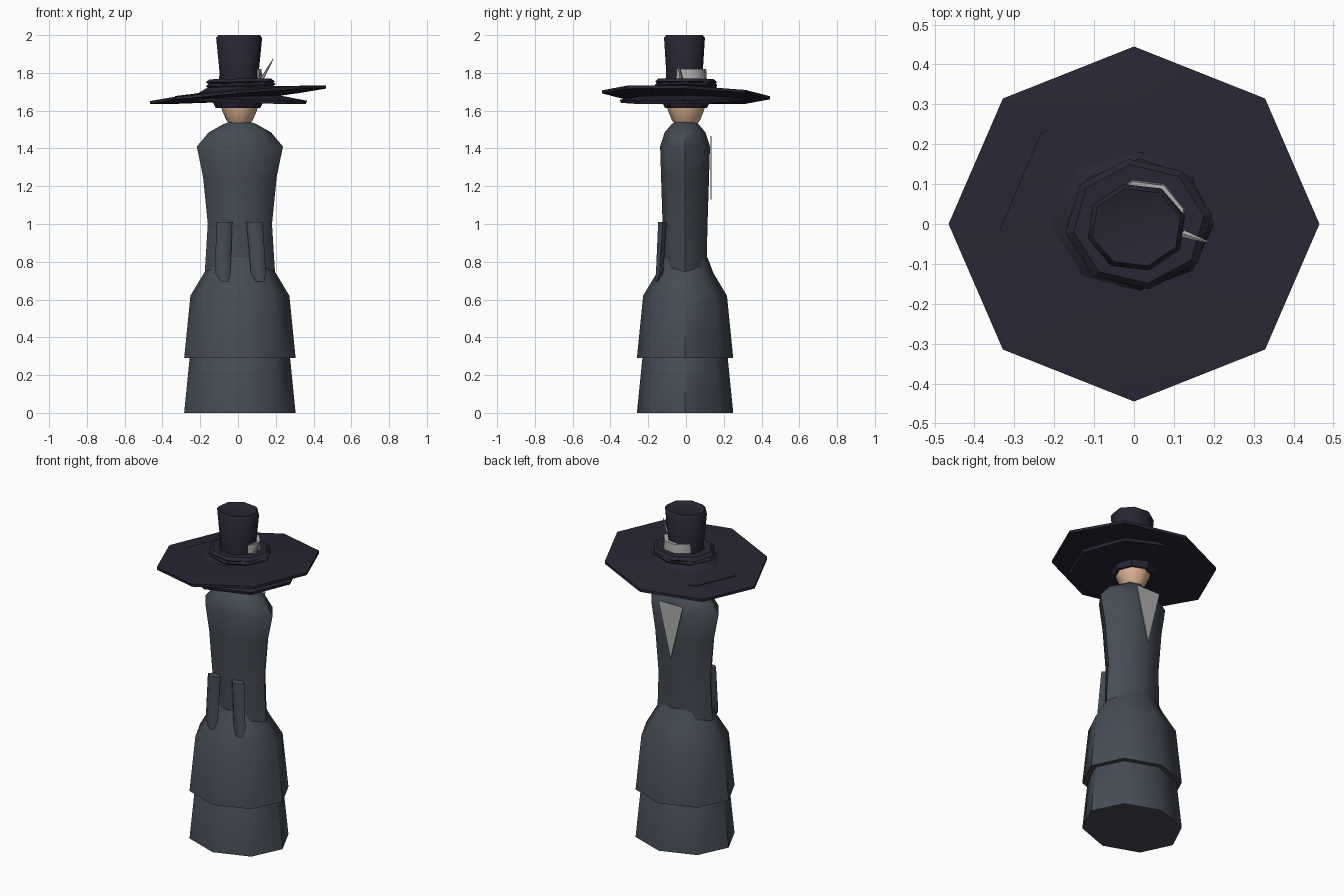
import bpy, bmesh, math
from mathutils import Matrix, Vector

if "Cube" in bpy.data.objects:
    bpy.data.objects.remove(bpy.data.objects["Cube"])


def material(name, r, g, b):
    m = bpy.data.materials.new(name)
    m.use_nodes = True
    m.diffuse_color = (r, g, b, 1)
    m.node_tree.nodes["Principled BSDF"].inputs["Base Color"].default_value = (r, g, b, 1)
    return m


CLOTH = material("slate cloth", 0.060, 0.072, 0.09)
FELT = material("dark felt", 0.021, 0.019, 0.034)
SKIN = material("skin", 0.72, 0.44, 0.28)
RIBBON = material("grey ribbon", 0.42, 0.42, 0.42)


def finish(name, bm, mat, angle):
    bmesh.ops.recalc_face_normals(bm, faces=bm.faces[:])
    mesh = bpy.data.meshes.new(name)
    bm.to_mesh(mesh)
    bm.free()
    mesh.materials.append(mat)
    obj = bpy.data.objects.new(name, mesh)
    bpy.context.collection.objects.link(obj)
    bpy.ops.object.select_all(action='DESELECT')
    obj.select_set(True)
    bpy.context.view_layer.objects.active = obj
    bpy.ops.object.shade_smooth_by_angle(angle=math.radians(angle))
    return obj


def loft(name, rings, mat, centre=(0, 0), slope=(0, 0), sides=8, angle=50, turn=0):
    """Closed stack of rings (z, x radius, y radius); slope tilts it by shearing z."""
    bm = bmesh.new()
    loops = []
    for z, rx, ry in rings:
        loop = []
        for i in range(sides):
            a = math.tau * i / sides + math.radians(turn)
            x, y = rx * math.cos(a), ry * math.sin(a)
            loop.append(bm.verts.new((centre[0] + x, centre[1] + y,
                                      z + slope[0] * x + slope[1] * y)))
        loops.append(loop)
    for low, high in zip(loops, loops[1:]):
        for i in range(sides):
            j = (i + 1) % sides
            bm.faces.new((low[i], low[j], high[j], high[i]))
    bm.faces.new(loops[0][::-1])
    bm.faces.new(loops[-1])
    return finish(name, bm, mat, angle)


MID = (0.01, -0.005)

# Two identical skirt tiers
for name, base in (("lower_skirt", 0.0), ("upper_skirt", 0.29)):
    loft(name, [(base, 0.295, 0.255), (base + 0.33, 0.262, 0.222),
                (base + 0.45, 0.19, 0.15), (base + 0.53, 0.14, 0.12)], CLOTH, MID)

# Coat body with rounded shoulders
loft("torso", [(0.74, 0.186, 0.113), (1.0, 0.17, 0.119), (1.25, 0.195, 0.127),
               (1.41, 0.228, 0.132), (1.485, 0.165, 0.108), (1.53, 0.085, 0.07),
               (1.545, 0.04, 0.035)], CLOTH, MID)

# Hanging sleeves on the front
for name, top, low in (("right_sleeve", -0.073, -0.08), ("left_sleeve", 0.088, 0.108)):
    bm = bmesh.new()
    loops = []
    for z, x, y, rx, ry in ((1.01, top, -0.125, 0.043, 0.026),
                            (0.74, low, -0.14, 0.04, 0.022),
                            (0.695, low + 0.01, -0.157, 0.022, 0.008)):
        loops.append([bm.verts.new((x + rx * math.cos(a), y + ry * math.sin(a), z))
                      for a in (math.tau * i / 6 for i in range(6))])
    for a, b in zip(loops, loops[1:]):
        for i in range(6):
            bm.faces.new((a[i], a[i - 1], b[i - 1], b[i]))
    bm.faces.new(loops[0])
    bm.faces.new(loops[-1])
    finish(name, bm, CLOTH, 65)

# Pointed collar plate on the back
bm = bmesh.new()
outline = ((-0.072, 1.465), (0.092, 1.465), (0.01, 1.13))
front = bm.faces.new([bm.verts.new((x, 0.129, z)) for x, z in outline])
solid = bmesh.ops.extrude_face_region(bm, geom=[front])
bmesh.ops.translate(bm, vec=(0, 0.006, 0),
                    verts=[v for v in solid["geom"] if isinstance(v, bmesh.types.BMVert)])
finish("back_collar", bm, RIBBON, 30)

# Head, mostly hidden under the hat
loft("head", [(1.53, 0.055, 0.06), (1.55, 0.07, 0.075), (1.60, 0.092, 0.095),
              (1.64, 0.1, 0.104), (1.7, 0.08, 0.08)], SKIN, (0.008, 0))

# Hat: inner ring, two brims, stacked rings and a flared crown
loft("hat_inner_ring", [(1.615, 0.118, 0.112), (1.65, 0.135, 0.13)], FELT, (0, 0), angle=30)
loft("under_brim", [(1.648, 0.345, 0.335), (1.665, 0.35, 0.34), (1.69, 0.19, 0.18)],
     FELT, (0.015, -0.01), slope=(-0.035, 0.02), angle=30)
loft("wide_brim", [(1.66, 0.2, 0.19), (1.676, 0.465, 0.445), (1.692, 0.465, 0.445),
                   (1.712, 0.2, 0.19)], FELT, (0, 0), slope=(0.088, -0.035), angle=30)
loft("brim_cone", [(1.69, 0.23, 0.2), (1.738, 0.15, 0.145)], FELT, (0.015, 0), angle=30)
loft("lower_hat_ring", [(1.725, 0.17, 0.16), (1.735, 0.185, 0.165), (1.748, 0.17, 0.155)],
     FELT, (0.015, 0), slope=(0.03, 0), angle=30)
loft("upper_hat_ring", [(1.742, 0.165, 0.155), (1.752, 0.185, 0.165), (1.768, 0.165, 0.15)],
     FELT, (0.012, 0), slope=(0.015, -0.01), angle=30, turn=8)
loft("crown", [(1.72, 0.115, 0.108), (1.8, 0.107, 0.1), (1.985, 0.126, 0.112),
               (2.0, 0.114, 0.1), (1.99, 0.075, 0.07)], FELT, (0.006, -0.008), turn=15)

# Ribbon around the crown, showing at the side and back
loft("hat_ribbon", [(1.762, 0.108, 0.102), (1.82, 0.104, 0.098)], RIBBON,
     (0.024, 0.012), turn=15)

# Thin quill tucked into the ribbon
start, tip = Vector((0.125, -0.025, 1.765)), Vector((0.187, -0.046, 1.875))
bm = bmesh.new()
bmesh.ops.create_cone(bm, cap_ends=True, segments=5, radius1=0.01, radius2=0.002,
                      depth=(tip - start).length)
turn = (tip - start).to_track_quat('Z', 'Y').to_matrix().to_4x4()
bmesh.ops.transform(bm, matrix=Matrix.Translation((start + tip) / 2) @ turn, verts=bm.verts[:])
finish("quill", bm, RIBBON, 30)
